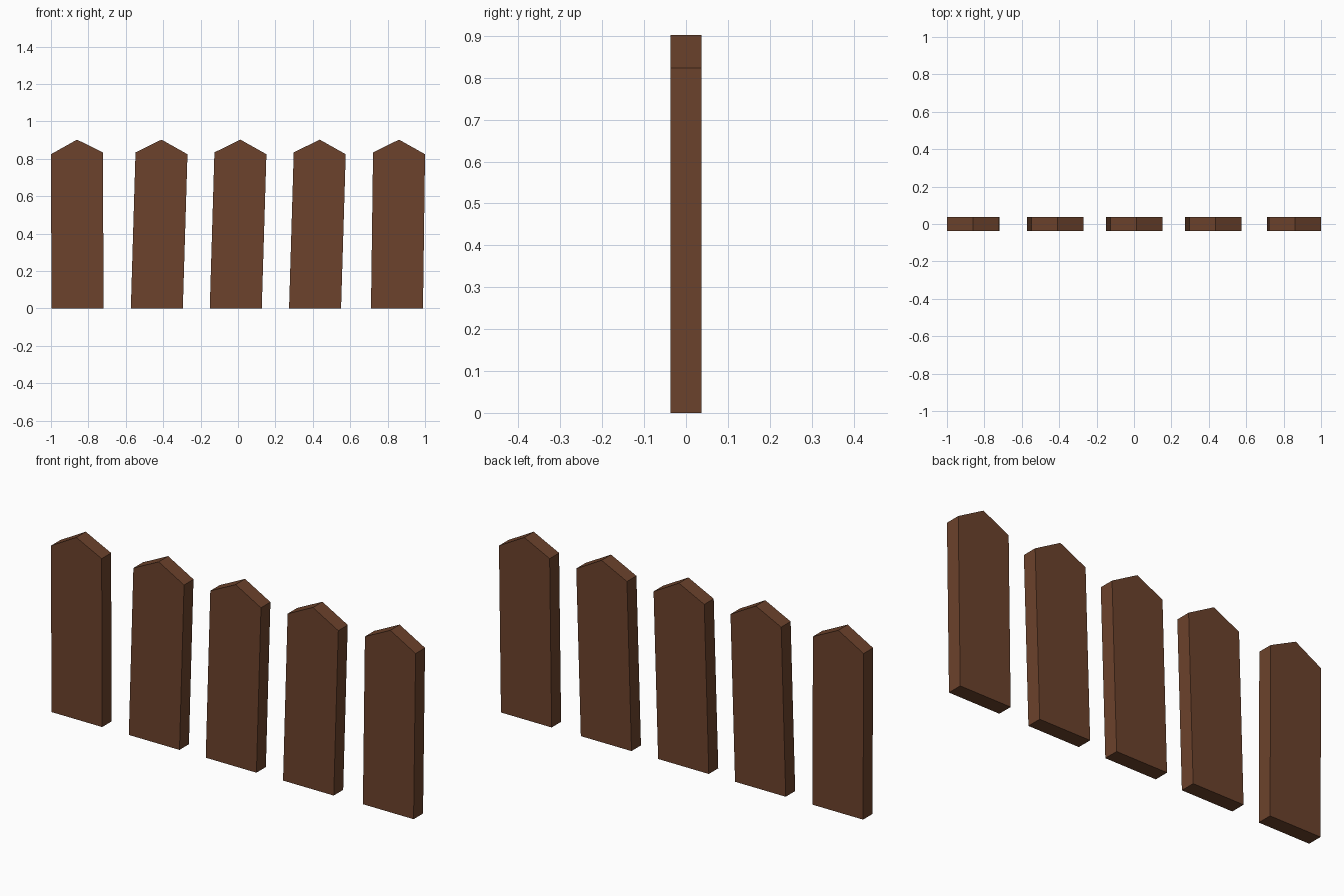
import bpy, bmesh

if "Cube" in bpy.data.objects:
    bpy.data.objects.remove(bpy.data.objects["Cube"])

WIDTH, HALF_DEPTH = 0.278, 0.037
HIGH, LOW, PEAK = 0.834, 0.824, 0.902   # shoulder and tip heights

wood = bpy.data.materials.new("dark_wood")
wood.diffuse_color = (0.15, 0.055, 0.025, 1)
wood.use_nodes = True
wood.node_tree.nodes["Principled BSDF"].inputs["Base Color"].default_value = wood.diffuse_color


def picket(name, left, lean, z_left, z_right):
    """Pointed board: outline in the xz plane, extruded through its depth."""
    right = left + WIDTH
    outline = [(left, 0), (right, 0), (right + lean, z_right),
               (left + WIDTH / 2 + lean, PEAK), (left + lean, z_left)]
    bm = bmesh.new()
    face = bm.faces.new([bm.verts.new((x, -HALF_DEPTH, z)) for x, z in outline])
    new = bmesh.ops.extrude_face_region(bm, geom=[face])["geom"]
    bmesh.ops.translate(bm, vec=(0, 2 * HALF_DEPTH, 0),
                        verts=[v for v in new if isinstance(v, bmesh.types.BMVert)])
    bmesh.ops.recalc_face_normals(bm, faces=bm.faces)
    mesh = bpy.data.meshes.new(name)
    bm.to_mesh(mesh)
    bm.free()
    mesh.materials.append(wood)
    bpy.context.collection.objects.link(bpy.data.objects.new(name, mesh))


# End board leans slightly left, the others lean right
picket("picket_1", -0.997, -0.003, LOW, HIGH)
for i, (left, lean) in enumerate([(-0.573, 0.025), (-0.151, 0.025),
                                  (0.273, 0.025), (0.711, 0.011)], start=2):
    picket(f"picket_{i}", left, lean, HIGH, LOW)
